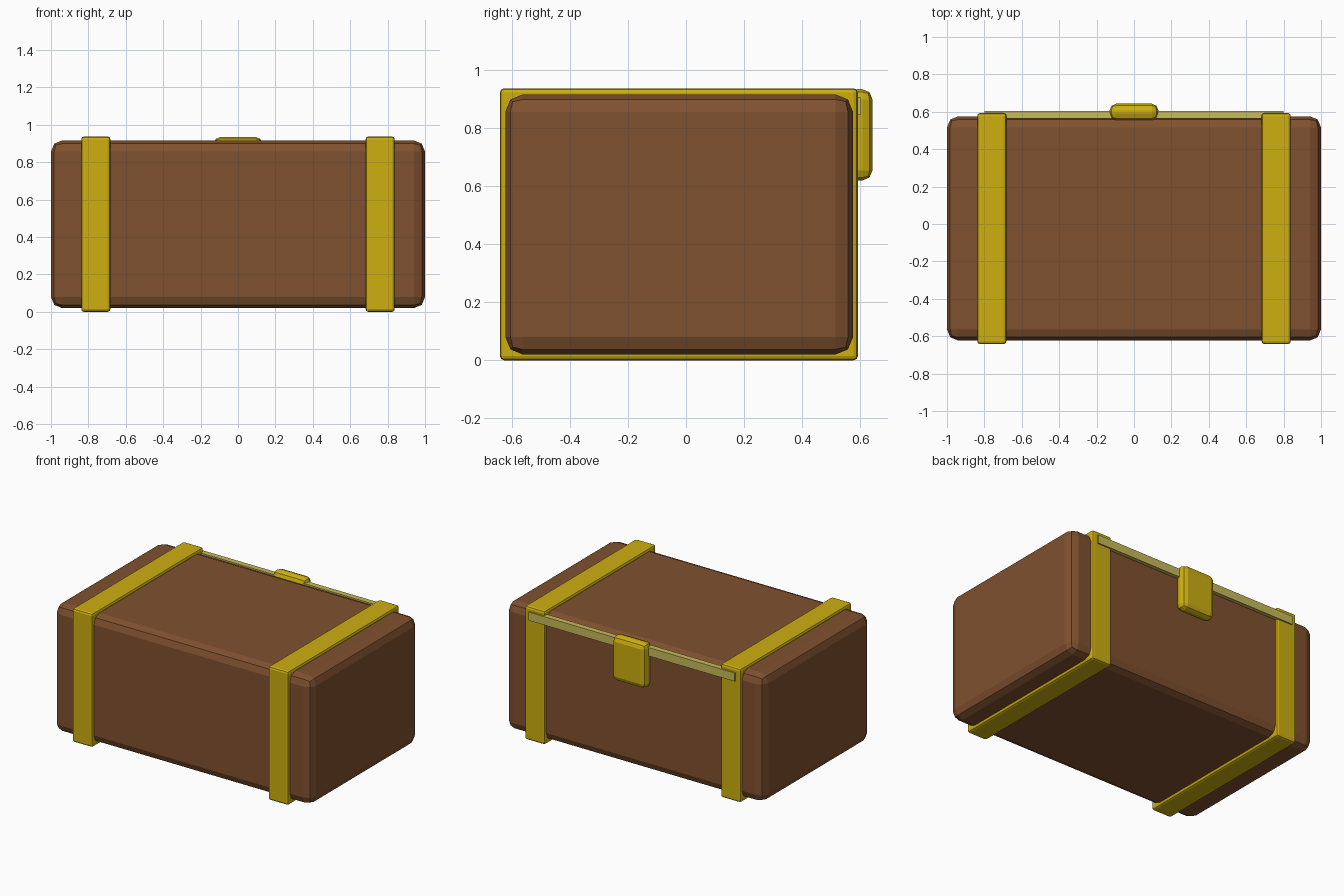
import bpy, bmesh

if "Cube" in bpy.data.objects:
    bpy.data.objects.remove(bpy.data.objects["Cube"])


def material(name, rgb):
    m = bpy.data.materials.new(name)
    m.diffuse_color = (*rgb, 1.0)
    m.use_nodes = True
    m.node_tree.nodes["Principled BSDF"].inputs["Base Color"].default_value = m.diffuse_color
    return m


brown = material("brown_leather", (0.215, 0.082, 0.028))
gold = material("gold_metal", (0.61, 0.43, 0.005))
khaki = material("pale_brass", (0.58, 0.49, 0.10))


def box(name, lo, hi, mat, bevel=0.0):
    """Box between two corners, with an optional two-step bevel."""
    bm = bmesh.new()
    bmesh.ops.create_cube(bm, size=1)
    for v in bm.verts:
        v.co = [hi[i] if v.co[i] > 0 else lo[i] for i in range(3)]
    if bevel:
        bmesh.ops.bevel(bm, geom=bm.edges[:], offset=bevel, segments=2,
                        profile=0.5, affect='EDGES', clamp_overlap=True)
    bmesh.ops.recalc_face_normals(bm, faces=bm.faces[:])
    mesh = bpy.data.meshes.new(name)
    bm.to_mesh(mesh)
    bm.free()
    mesh.materials.append(mat)
    obj = bpy.data.objects.new(name, mesh)
    bpy.context.collection.objects.link(obj)
    return obj


# Main trunk body
box("trunk_body", (-1.0, -0.623, 0.02), (1.0, 0.576, 0.917), brown, 0.06)

# Straps wrapping the body on both sides
for label, x in (("left", -0.76), ("right", 0.76)):
    box(label + "_strap", (x - 0.078, -0.642, 0.0), (x + 0.078, 0.593, 0.938), gold, 0.015)

# Thin bar along the upper back edge
box("hinge_bar", (-0.8, 0.563, 0.848), (0.8, 0.603, 0.907), khaki)

# Clasp at the middle of the back
box("clasp", (-0.13, 0.555, 0.62), (0.13, 0.643, 0.935), gold, 0.035)
